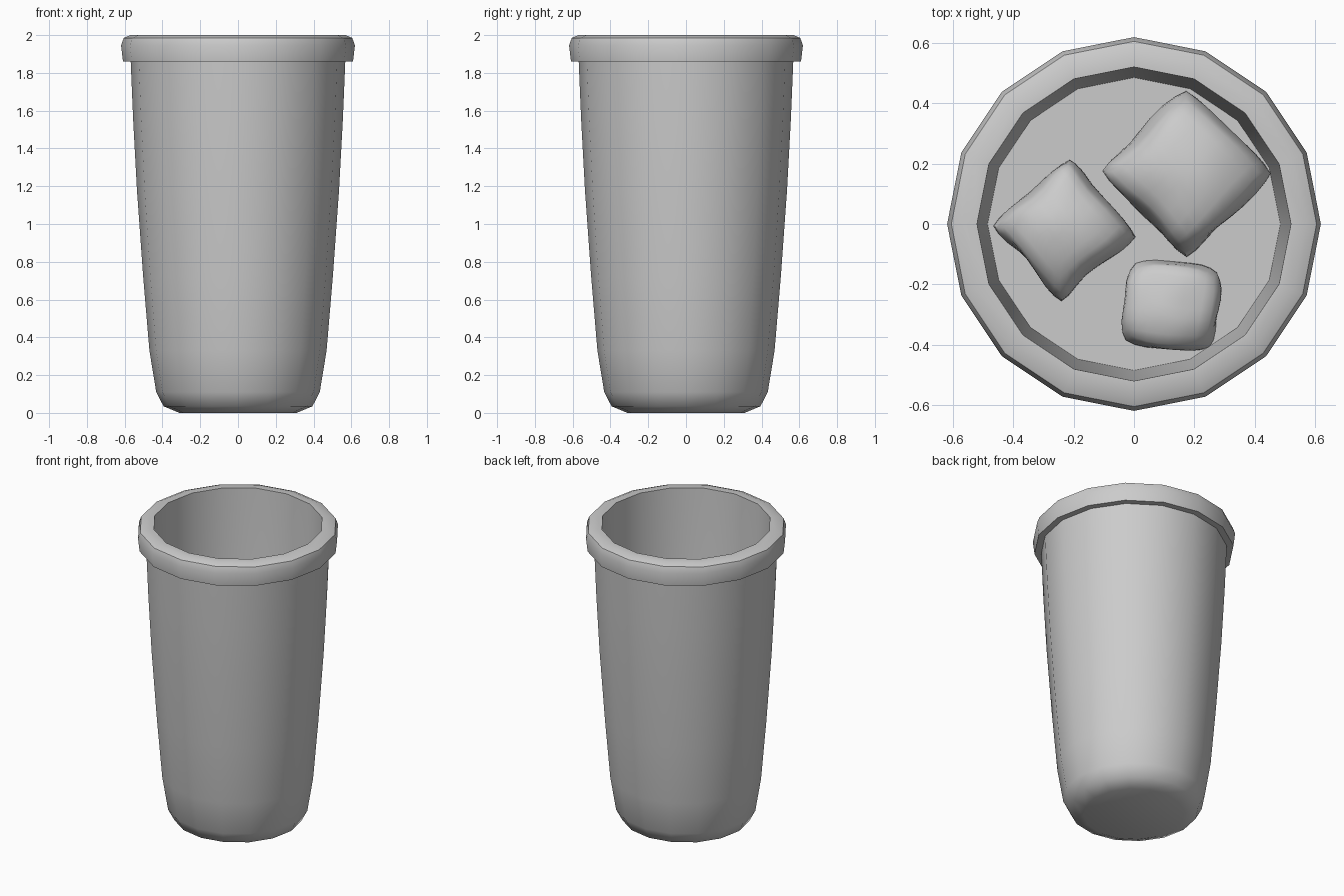
import bpy, bmesh, math, random
from mathutils import Vector, Matrix, noise

if "Cube" in bpy.data.objects:
    bpy.data.objects.remove(bpy.data.objects["Cube"])

SIDES = 16
grey = bpy.data.materials.new("plain_grey")
grey.diffuse_color = (0.6, 0.6, 0.6, 1)
grey.use_nodes = True
grey.node_tree.nodes["Principled BSDF"].inputs["Base Color"].default_value = grey.diffuse_color


def finish(bm, name, angle):
    bmesh.ops.recalc_face_normals(bm, faces=bm.faces)
    me = bpy.data.meshes.new(name)
    bm.to_mesh(me)
    bm.free()
    ob = bpy.data.objects.new(name, me)
    bpy.context.collection.objects.link(ob)
    me.materials.append(grey)
    bpy.ops.object.select_all(action='DESELECT')
    ob.select_set(True)
    bpy.context.view_layer.objects.active = ob
    bpy.ops.object.shade_smooth_by_angle(angle=math.radians(angle))
    return ob


def ring(bm, r, z):
    return [bm.verts.new((r * math.cos(2 * math.pi * i / SIDES),
                          r * math.sin(2 * math.pi * i / SIDES), z)) for i in range(SIDES)]


# cup: one closed profile, outer wall, rolled rim, inner wall
profile = [(0.31, 0), (0.394, 0.035), (0.433, 0.11), (0.469, 0.33), (0.502, 0.72),
           (0.535, 1.18), (0.555, 1.55), (0.568, 1.86), (0.609, 1.86), (0.619, 1.945),
           (0.605, 1.985), (0.57, 2.0), (0.52, 2.0), (0.508, 1.60), (0.485, 1.18),
           (0.452, 0.72), (0.419, 0.33), (0.38, 0.13), (0.30, 0.06)]
bm = bmesh.new()
rings = [ring(bm, r, z) for r, z in profile]
for a, b in zip(rings, rings[1:]):
    for i in range(SIDES):
        j = (i + 1) % SIDES
        bm.faces.new((a[i], a[j], b[j], b[i]))
bm.faces.new(rings[0])
bm.faces.new(rings[-1])
finish(bm, "cup", 40)

# drink surface
bm = bmesh.new()
bm.faces.new(ring(bm, 0.486, 1.18))
finish(bm, "drink", 40)


# ice cubes: pillow cubes with pinched sides and slight lumps
def ice(name, loc, size, turn, pinch, dome, seed):
    bm = bmesh.new()
    bmesh.ops.create_cube(bm, size=2)
    bmesh.ops.subdivide_edges(bm, edges=bm.edges[:], cuts=7, use_grid_fill=True)
    for v in bm.verts:
        x, y, z = v.co
        c = Vector((x * (1 - pinch * (1 - y * y)) * (1 - 0.12 * z * z),
                    y * (1 - pinch * (1 - x * x)) * (1 - 0.12 * z * z),
                    z * (1 - dome * (x * x + y * y) / 2)))
        corner = max(0, abs(x * y) - 0.55)
        c.x *= 1 - 0.25 * corner
        c.y *= 1 - 0.25 * corner
        v.co = c + 0.10 * noise.noise_vector(c * 1.3 + Vector((seed, seed, seed)))
    bmesh.ops.smooth_vert(bm, verts=bm.verts[:], factor=0.5,
                          use_axis_x=True, use_axis_y=True, use_axis_z=True)
    m = Matrix.Translation(loc) @ Matrix.Rotation(math.radians(turn), 4, 'Z') @ Matrix.Diagonal((*size, 1))
    bmesh.ops.transform(bm, matrix=m, verts=bm.verts[:])
    finish(bm, name, 60)


ice("ice_large", (0.175, 0.168, 1.20), (0.225, 0.225, 0.19), 45, 0.10, 0.55, 3.3)
ice("ice_medium", (-0.23, -0.02, 1.19), (0.19, 0.19, 0.17), 42, 0.14, 0.55, 7.1)
ice("ice_small", (0.125, -0.27, 1.18), (0.155, 0.14, 0.12), -6, -0.03, 0.45, 12.6)
